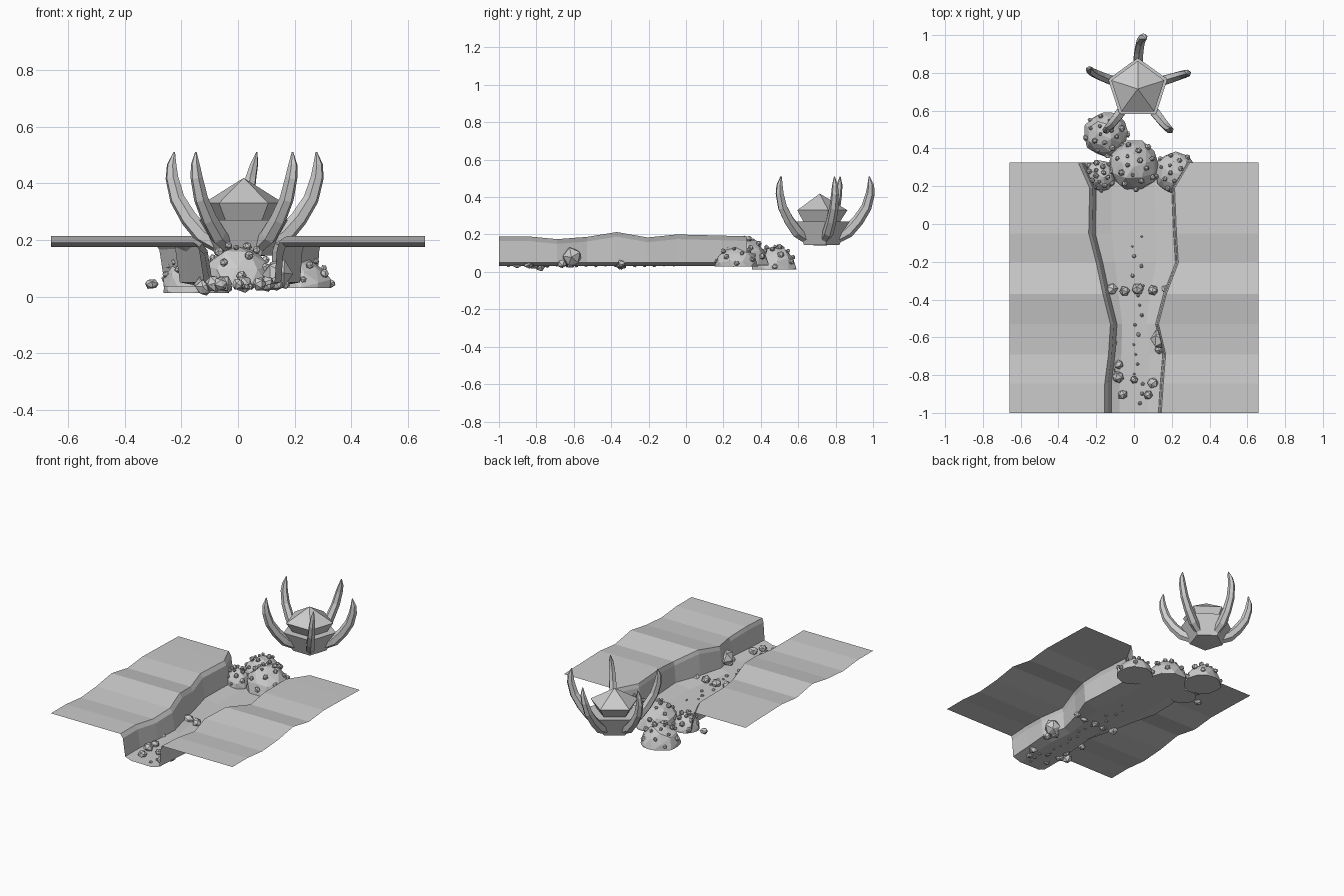
import bpy, bmesh, math, random
from mathutils import Vector, Matrix

if "Cube" in bpy.data.objects:
    bpy.data.objects.remove(bpy.data.objects["Cube"])

random.seed(4)


def finish(bm, name):
    bmesh.ops.recalc_face_normals(bm, faces=bm.faces)
    me = bpy.data.meshes.new(name)
    bm.to_mesh(me)
    bm.free()
    ob = bpy.data.objects.new(name, me)
    bpy.context.collection.objects.link(ob)
    return ob


def loft(name, rows, closed=False, caps=False):
    """Skin a list of point rows with quads."""
    bm = bmesh.new()
    vs = [[bm.verts.new(p) for p in r] for r in rows]
    n = len(rows[0])
    for a, b in zip(vs, vs[1:]):
        for i in range(n if closed else n - 1):
            j = (i + 1) % n
            bm.faces.new((a[i], a[j], b[j], b[i]))
    if caps:
        bm.faces.new(vs[0][::-1])
        bm.faces.new(vs[-1])
    return finish(bm, name)


# River terrain: stations of y, left edge, right edge, bank height
stations = [(-1.0, -.155, .145, .19), (-.845, -.155, .155, .19), (-.69, -.135, .168, .175),
            (-.53, -.125, .13, .187), (-.37, -.165, .172, .213), (-.205, -.20, .235, .184),
            (-.05, -.24, .225, .20), (.19, -.235, .215, .194), (.325, -.295, .295, .19)]
for side, idx in (("left", 1), ("right", 2)):
    s = -1 if side == "left" else 1
    loft(side + "_bank", [[(s * .66, st[0], st[3]), (st[idx], st[0], st[3])] for st in stations])
    inset = .035 if s < 0 else .016
    loft(side + "_channel_wall", [[(st[idx], st[0], st[3]),
                                   (st[idx] - s * inset * .5, st[0], st[3] - .025),
                                   (st[idx] - s * inset, st[0], .05)] for st in stations])
loft("river_bed", [[(st[1] + .035, st[0], .05), (st[1] * .5, st[0], .034),
                    (st[2] * .5, st[0], .032), (st[2] - .016, st[0], .05)] for st in stations])


def rock(bm, loc, r, sub=1, squash=1.0, jitter=.12):
    m = Matrix.Translation(loc) @ Matrix.Diagonal((1, 1, squash, 1)) @ \
        Matrix.Rotation(random.uniform(0, 6), 4, Vector((random.random(), .5, random.random())))
    g = bmesh.ops.create_icosphere(bm, subdivisions=sub, radius=r, matrix=m)
    c = Vector(loc)
    for v in g["verts"]:
        v.co = c + (v.co - c) * random.uniform(1 - jitter, 1 + jitter * .6)


# Boulders with flat undersides and studded with chips
boulders = [(0, .31, .035, .135, .148), (-.15, .475, .012, .12, .125),
            (.22, .27, .03, .115, .105), (-.18, .255, .035, .085, .10)]
for k, (x, y, z, r, h) in enumerate(boulders):
    bm = bmesh.new()
    rock(bm, (x, y, z), r, 2, h / r, .07)
    cut = bmesh.ops.bisect_plane(bm, geom=bm.verts[:] + bm.edges[:] + bm.faces[:],
                                 plane_co=(x, y, z), plane_no=(0, 0, 1), clear_inner=True)
    rim = [e for e in cut["geom_cut"] if isinstance(e, bmesh.types.BMEdge)]
    bmesh.ops.contextual_create(bm, geom=rim)
    finish(bm, "boulder_%d" % (k + 1))
    bm = bmesh.new()
    for i in range(18):
        a, e = i * 2.4, (i + .5) / 18 * 1.35
        p = (x + r * .95 * math.cos(a) * math.cos(e), y + r * .95 * math.sin(a) * math.cos(e),
             z + .012 + h * .93 * math.sin(e))
        rock(bm, p, random.uniform(.010, .019), 1)
    finish(bm, "boulder_chips_%d" % (k + 1))

# Loose stones in the channel
bm = bmesh.new()
for x, y, r in [(-.12, -.345, .035), (-.05, -.355, .03), (.02, -.345, .033), (.10, -.35, .03),
                (.165, -.345, .022), (.12, -.615, .028), (.135, -.665, .028), (-.11, -.63, .025),
                (-.08, -.745, .026), (-.085, -.81, .032), (0, -.825, .022), (.1, -.84, .03),
                (-.06, -.905, .027), (.075, -.905, .027)]:
    rock(bm, (x, y, .045), r, 1)
finish(bm, "river_stones")

# Tiny pebbles along the middle of the bed
bm = bmesh.new()
for i in range(18):
    rock(bm, (random.uniform(-.01, .05), -.95 + i * .052, .035), random.uniform(.006, .013), 1)
rock(bm, (-.305, .25, .045), .027, 1, .7)
finish(bm, "pebbles")

# Larger stones wedged through the walls
bm = bmesh.new()
rock(bm, (.14, -.61, .078), .056, 1)
rock(bm, (-.12, -.78, .032), .032, 1)
finish(bm, "wedged_stones")

# Floating pod: five-sided bowl and a faceted core
C = Vector((.02, .715, 0))


def ring(r, z, turn=90, n=5):
    return [(C.x + r * math.cos(math.radians(turn + 360 / n * i)),
             C.y + r * math.sin(math.radians(turn + 360 / n * i)), z) for i in range(n)]


loft("pod_bowl", [ring(.105, .145), ring(.165, .27), ring(.10, .27)], True).name = "pod_bowl"
loft("pod_base", [ring(.105, .145), ring(.03, .142)], True, True)
loft("pod_core", [ring(.10, .255), ring(.148, .33), ring(.001, .418)], True, True)

# Curved tentacles rising from the bowl corners
path = [(.09, .18, .028), (.15, .215, .034), (.205, .275, .031), (.25, .345, .028),
        (.272, .42, .024), (.275, .465, .018), (.268, .51, .003)]
for k, tip in enumerate((80, 156, 231, 310, 17)):
    start = 90 + 72 * k
    rows = []
    for i, (r, z, w) in enumerate(path):
        f = (i / 6) ** 1.5
        d = (tip - start + 180) % 360 - 180
        a = math.radians(start + d * f)
        out = Vector((math.cos(a), math.sin(a), 0))
        side = Vector((-out.y, out.x, 0))
        p, q = path[max(i - 1, 0)], path[min(i + 1, 6)]
        t = (out * (q[0] - p[0]) + Vector((0, 0, q[1] - p[1]))).normalized()
        nrm = t.cross(side)
        c = C + out * r + Vector((0, 0, z))
        rows.append([c + (nrm * math.cos(u) + side * math.sin(u) * .85) * w
                     for u in [math.tau * j / 6 for j in range(6)]])
    loft("tentacle_%d" % (k + 1), rows, True, True)
